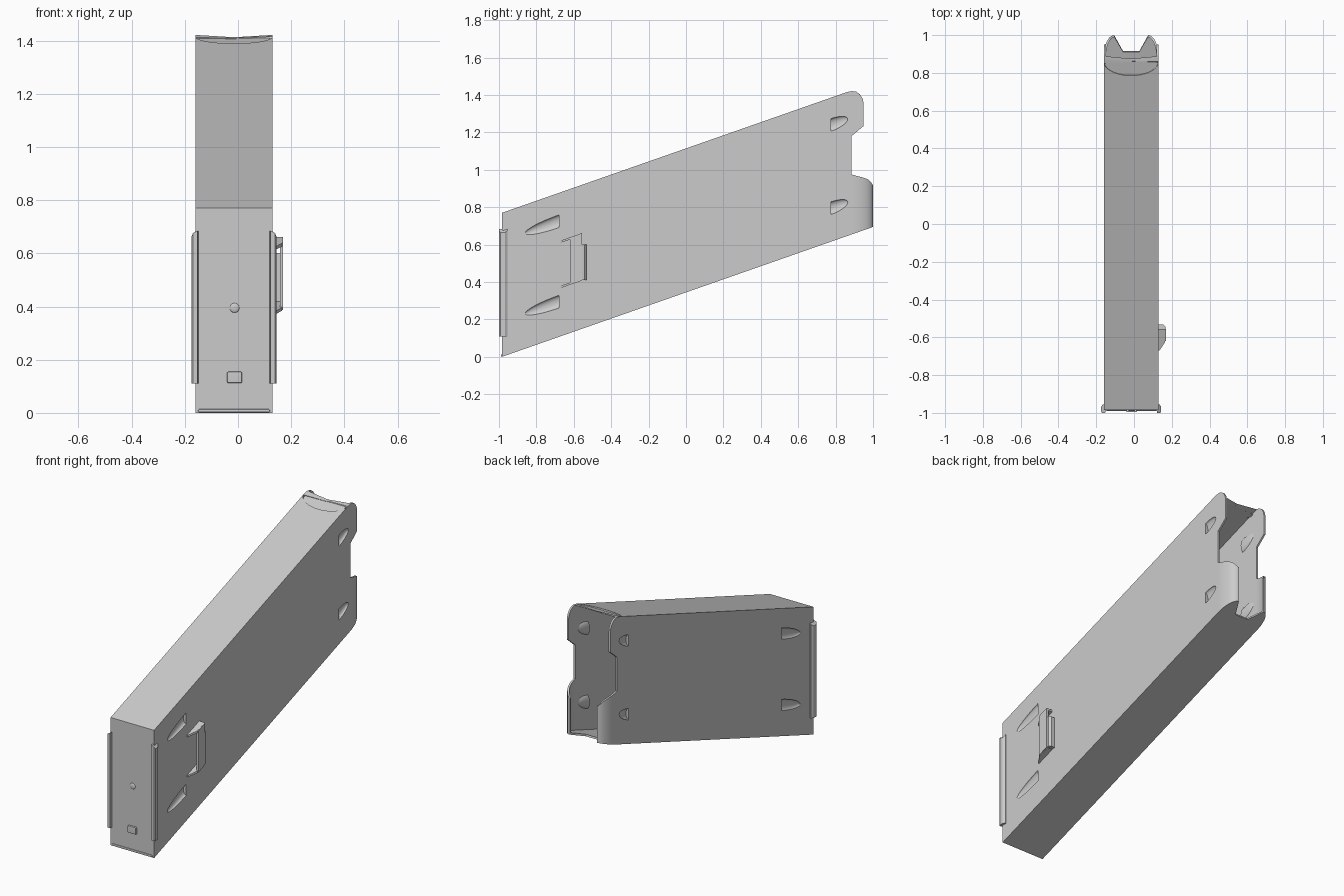
import bpy, bmesh, math

if "Cube" in bpy.data.objects:
    bpy.data.objects.remove(bpy.data.objects["Cube"])

CX, HW = -0.015, 0.145          # body centre line and half width
SLOPE, FRONT, REAR = 0.35, -0.985, 0.885


def low(y):
    return SLOPE * (y - FRONT)


def high(y):
    return 0.77 + SLOPE * (y - FRONT)


def make_object(name, bm):
    me = bpy.data.meshes.new(name)
    bm.to_mesh(me)
    bm.free()
    ob = bpy.data.objects.new(name, me)
    bpy.context.collection.objects.link(ob)
    return ob


def activate(ob):
    bpy.ops.object.select_all(action='DESELECT')
    ob.select_set(True)
    bpy.context.view_layer.objects.active = ob


def finish(ob, angle=30):
    activate(ob)
    for m in list(ob.modifiers):
        bpy.ops.object.modifier_apply(modifier=m.name)
    bpy.ops.object.shade_smooth_by_angle(angle=math.radians(angle))
    ob.modifiers.new("normals", 'WEIGHTED_NORMAL').keep_sharp = True


def prism(name, bottom, top, bevel=0.0):
    """Closed solid between two matching outlines."""
    bm = bmesh.new()
    a = [bm.verts.new(p) for p in bottom]
    b = [bm.verts.new(p) for p in top]
    n = len(a)
    bm.faces.new(a)
    bm.faces.new(b)
    for i in range(n):
        bm.faces.new((a[i], a[(i + 1) % n], b[(i + 1) % n], b[i]))
    bmesh.ops.recalc_face_normals(bm, faces=bm.faces)
    ob = make_object(name, bm)
    if bevel:
        m = ob.modifiers.new("bevel", 'BEVEL')
        m.width, m.segments = bevel, 2
    finish(ob)
    return ob


# Sheet-metal shell: two walls, curled rear lips, floor, top and front
bm = bmesh.new()


def face(points):
    return bm.faces.new([bm.verts.new(p) for p in points])


wall = [(FRONT, 0), (REAR, low(REAR)), (REAR, 0.975), (REAR, 1.18), (0.95, 1.235),
        (0.95, 1.355), (0.944, 1.382), (0.93, 1.404), (0.91, 1.418), (0.888, 1.421),
        (0.86, high(0.86)), (FRONT, 0.77)]
STEPS = 10
lip = []
for i in range(STEPS + 1):
    a = math.pi / 2 * i / STEPS
    s = math.sin(a)
    lip.append((HW - 0.055 * (1 - math.cos(a)), REAR + 0.115 * s,
                0.975 - 0.03 * s - 0.03 * s ** 8))
for side in (-1, 1):
    face([(CX + side * HW, y, z) for y, z in wall])
    for (x0, y0, z0), (x1, y1, z1) in zip(lip, lip[1:]):
        face([(CX + side * x0, y0, low(y0)), (CX + side * x1, y1, low(y1)),
              (CX + side * x1, y1, z1), (CX + side * x0, y0, z0)])
half = [(HW, FRONT)] + [(x, y) for x, y, z in lip] + [(0.043, 0.915)]
outline = half + [(-x, y) for x, y in reversed(half)]
face([(CX + x, y, low(y)) for x, y in outline])
arc = []
for i in range(25):
    a = math.pi * i / 24
    arc.append((HW * math.cos(a), 0.86 - 0.075 * math.sin(a)))
face([(CX + x, y, high(y)) for x, y in [(HW, FRONT)] + arc + [(-HW, FRONT)]])
front = face([(CX - HW, FRONT, 0), (CX + HW, FRONT, 0),
              (CX + HW, FRONT, 0.77), (CX - HW, FRONT, 0.77)])
bmesh.ops.remove_doubles(bm, verts=bm.verts, dist=0.0005)
bmesh.ops.recalc_face_normals(bm, faces=bm.faces)
front = min(bm.faces, key=lambda f: f.calc_center_median().y)
front.normal_update()
if front.normal.y > 0:
    bmesh.ops.reverse_faces(bm, faces=bm.faces)
shell = make_object("shell", bm)
sol = shell.modifiers.new("thickness", 'SOLIDIFY')
sol.thickness, sol.offset, sol.use_even_offset = 0.011, -1, True


# Pressed ramps in both walls: a rib inside, a dent outside
def ramps(name, grow, clip):
    out = bmesh.new()
    for side in (-1, 1):
        for y, z, length, way in ((-0.68, 0.725, 0.18, -1), (-0.68, 0.295, 0.18, -1),
                                  (0.775, 1.24, 0.09, 1), (0.775, 0.795, 0.09, 1)):
            part = bmesh.new()
            bmesh.ops.create_uvsphere(part, u_segments=24, v_segments=16, radius=1)
            cuts = [(0, -way, 0)]
            if clip:
                cuts.append((side, 0, 0))
            for no in cuts:
                res = bmesh.ops.bisect_plane(part, geom=part.verts[:] + part.edges[:] + part.faces[:],
                                             plane_co=(0, 0, 0), plane_no=no, clear_outer=True)
                edges = [e for e in res['geom_cut'] if isinstance(e, bmesh.types.BMEdge)]
                bmesh.ops.holes_fill(part, edges=edges)
            bmesh.ops.recalc_face_normals(part, faces=part.faces)
            for v in part.verts:
                dy = v.co.y * (length + grow) - way * grow
                v.co = (CX + side * (HW - (0.005 if clip else 0)) + v.co.x * (0.018 + grow * 0.4),
                        y + dy, z + v.co.z * (0.034 + grow) + SLOPE * dy)
            tmp = bpy.data.meshes.new("tmp")
            part.to_mesh(tmp)
            part.free()
            out.from_mesh(tmp)
            bpy.data.meshes.remove(tmp)
    ob = make_object(name, out)
    ob.hide_render = True
    return ob


helpers = [ramps("rib_helper", 0.008, True), ramps("dent_helper", 0.0, False)]
for ob, op in zip(helpers, ('UNION', 'DIFFERENCE')):
    m = shell.modifiers.new(op, 'BOOLEAN')
    m.operation, m.solver, m.object = op, 'EXACT', ob
finish(shell)
for ob in helpers:
    bpy.data.objects.remove(ob)

# Front corner rails
for name, s in (("left_rail", -1), ("right_rail", 1)):
    plan = [(0.143, -0.955), (0.15, -0.955), (0.159, -0.968), (0.159, -0.993),
            (0.154, -1.0), (0.138, -1.0), (0.134, -0.984)]
    prism(name, [(CX + s * x, y, 0.11) for x, y in plan],
          [(CX + s * x, y, 0.665 + (0.02 if x < 0.145 else 0.012 if x < 0.156 else 0))
           for x, y in plan])


def box(name, x0, x1, y0, y1, z0, z1, slope=0.0, bevel=0.0):
    """Box whose z follows the body slope; z0 and z1 are given at y0."""
    plan = [(x0, y0), (x1, y0), (x1, y1), (x0, y1)]
    return prism(name, [(x, y, z0 + slope * (y - y0)) for x, y in plan],
                 [(x, y, z1 + slope * (y - y0)) for x, y in plan], bevel)


# Front catch, dimple and folded bottom edge
box("front_catch", -0.041, 0.015, -0.996, -0.98, 0.112, 0.155, bevel=0.005)
bm = bmesh.new()
bmesh.ops.create_uvsphere(bm, u_segments=20, v_segments=12, radius=0.018)
for v in bm.verts:
    v.co = (v.co.x - 0.013, v.co.y * 0.35 + FRONT, v.co.z + 0.395)
finish(make_object("front_dimple", bm))
box("bottom_fold", CX - 0.135, CX + 0.135, -0.989, -0.975, 0.002, 0.014, bevel=0.004)

# Side latch: housing open at the front, with a narrow tab behind it
box("latch_plate", 0.158, 0.17, -0.62, -0.555, 0.387, 0.639, SLOPE)
for name, z in (("latch_floor", 0.368), ("latch_roof", 0.61)):
    plan = [(0.127, -0.67), (0.135, -0.67), (0.165, -0.625), (0.165, -0.555), (0.127, -0.555)]
    prism(name, [(x, y, z + SLOPE * (y + 0.67)) for x, y in plan],
          [(x, y, z + 0.012 + SLOPE * (y + 0.67)) for x, y in plan])
plan = [(0.127, -0.56), (0.169, -0.56), (0.166, -0.543), (0.155, -0.533), (0.127, -0.533)]
prism("latch_tab", [(x, y, 0.411) for x, y in plan], [(x, y, 0.602) for x, y in plan])
